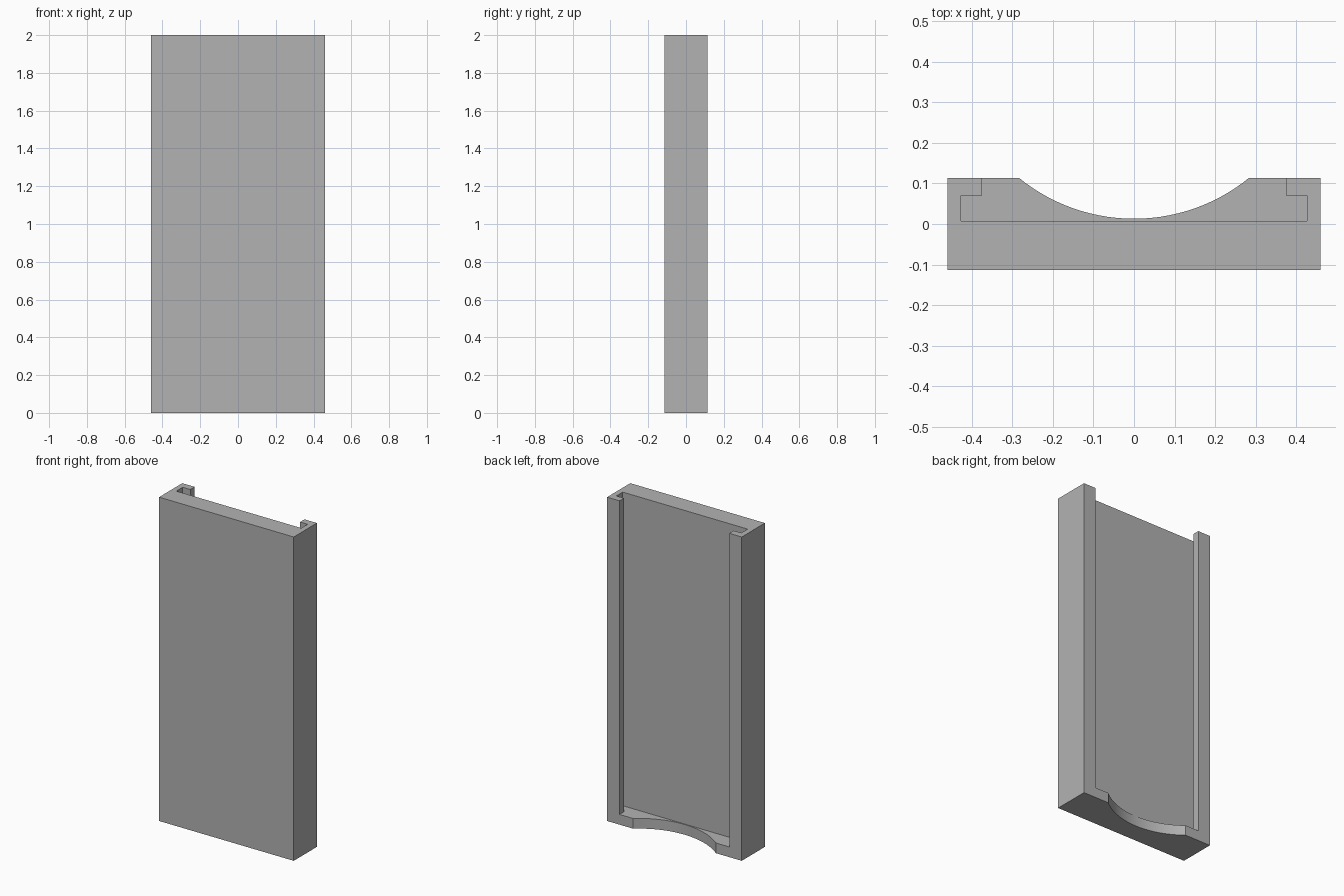
import bpy
import bmesh
from math import radians

if "Cube" in bpy.data.objects:
    bpy.data.objects.remove(bpy.data.objects["Cube"], do_unlink=True)

HALF_W, HALF_D, HEIGHT = 0.46, 0.113, 2.0
FLOOR_Y, LIP_Y = 0.008, 0.07        # channel floor and underside of the rail lips
SLOT_X, OPEN_X = 0.427, 0.375       # half widths of the slot and its opening
SILL = 0.063                        # thickness of the bottom sill
NOTCH_R, NOTCH_Y = 0.45, 0.463      # finger notch arc

grey = bpy.data.materials.new("plain grey")
grey.use_nodes = True
grey.diffuse_color = (0.448, 0.448, 0.448, 1)
grey.node_tree.nodes["Principled BSDF"].inputs["Base Color"].default_value = grey.diffuse_color


def add_object(name, bm):
    bmesh.ops.recalc_face_normals(bm, faces=bm.faces)
    mesh = bpy.data.meshes.new(name)
    bm.to_mesh(mesh)
    bm.free()
    mesh.materials.append(grey)
    obj = bpy.data.objects.new(name, mesh)
    bpy.context.collection.objects.link(obj)
    return obj


def prism(name, outline, z0, z1):
    """Extrude an xy outline, mirrored in x, from z0 to z1."""
    points = outline + [(-x, y) for x, y in reversed(outline)]
    bm = bmesh.new()
    face = bm.faces.new([bm.verts.new((x, y, z0)) for x, y in points])
    top = bmesh.ops.extrude_face_region(bm, geom=[face])["geom"]
    bmesh.ops.translate(bm, vec=(0, 0, z1 - z0),
                        verts=[v for v in top if isinstance(v, bmesh.types.BMVert)])
    return add_object(name, bm)


# Solid panel
panel = prism("sliding_tray", [(HALF_W, -HALF_D), (HALF_W, HALF_D)], 0, HEIGHT)

# T-shaped slot, open at the top and back
slot = prism("slot_cutter", [(SLOT_X, FLOOR_Y), (SLOT_X, LIP_Y),
                             (OPEN_X, LIP_Y), (OPEN_X, HALF_D + 0.1)], SILL, HEIGHT + 0.1)

# Round finger notch through the sill
bm = bmesh.new()
bmesh.ops.create_cone(bm, cap_ends=True, segments=128, radius1=NOTCH_R,
                      radius2=NOTCH_R, depth=0.4)
bmesh.ops.translate(bm, vec=(0, NOTCH_Y, 0), verts=bm.verts)
notch = add_object("notch_cutter", bm)

# Cut both, keep the result and drop the cutters
for cutter in (slot, notch):
    cut = panel.modifiers.new(cutter.name, "BOOLEAN")
    cut.operation = "DIFFERENCE"
    cut.solver = "EXACT"
    cut.object = cutter
bpy.context.view_layer.update()
result = panel.evaluated_get(bpy.context.evaluated_depsgraph_get())
finished = bpy.data.meshes.new_from_object(result)
panel.modifiers.clear()
panel.data = finished
for cutter in (slot, notch):
    bpy.data.objects.remove(cutter, do_unlink=True)

# Smooth the notch arc, keep all other edges sharp
bpy.ops.object.select_all(action="DESELECT")
panel.select_set(True)
bpy.context.view_layer.objects.active = panel
bpy.ops.object.shade_smooth_by_angle(angle=radians(20))
